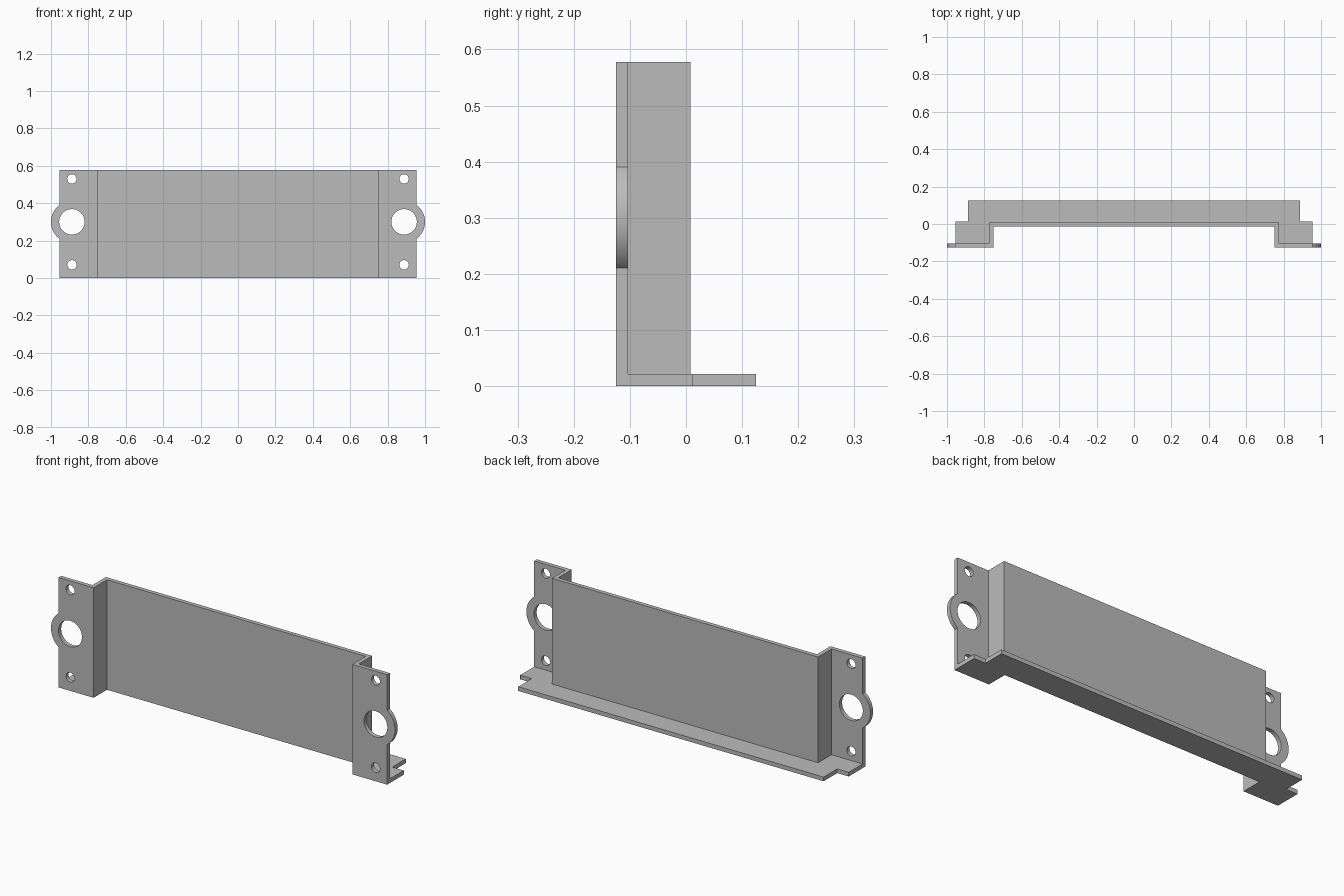
import bpy, bmesh, math
from mathutils import Matrix

if "Cube" in bpy.data.objects:
    bpy.data.objects.remove(bpy.data.objects["Cube"], do_unlink=True)

HEIGHT, SHEET = 0.578, 0.022
FRONT, BACK = -0.125, 0.125        # overall depth
PANEL_BACK = 0.008                 # rear of the recessed panel
SIDE, RECESS = 0.955, 0.752        # half widths of bracket and recess
HOLE_X, HOLE_Z = 0.888, 0.3005     # ear centre
PLATE_STEP = 0.0125                # where the base plate narrows

grey = bpy.data.materials.new("plain grey")
grey.use_nodes = True
colour = (0.5, 0.5, 0.5, 1)
grey.diffuse_color = colour
grey.node_tree.nodes["Principled BSDF"].inputs["Base Color"].default_value = colour


def add_object(name, bm):
    bmesh.ops.recalc_face_normals(bm, faces=bm.faces)
    mesh = bpy.data.meshes.new(name)
    bm.to_mesh(mesh)
    bm.free()
    mesh.materials.append(grey)
    ob = bpy.data.objects.new(name, mesh)
    bpy.context.collection.objects.link(ob)
    return ob


def mirrored_prism(name, half, height):
    """Extrude upward an outline given by its right half and mirrored in x."""
    outline = half + [(-x, y) for x, y in reversed(half)]
    bm = bmesh.new()
    face = bm.faces.new([bm.verts.new((x, y, 0)) for x, y in outline])
    top = bmesh.ops.extrude_face_region(bm, geom=[face])["geom"]
    verts = [v for v in top if isinstance(v, bmesh.types.BMVert)]
    bmesh.ops.translate(bm, verts=verts, vec=(0, 0, height))
    return add_object(name, bm)


def flange_cylinders(name, specs, y0, y1, segments):
    """Cylinders along y on both flanges, from (height, radius) pairs."""
    bm = bmesh.new()
    for side in (-1, 1):
        for z, radius in specs:
            place = (Matrix.Translation((side * HOLE_X, (y0 + y1) / 2, z))
                     @ Matrix.Rotation(math.pi / 2, 4, "X"))
            bmesh.ops.create_cone(bm, cap_ends=True, segments=segments,
                                  radius1=radius, radius2=radius,
                                  depth=y1 - y0, matrix=place)
    return add_object(name, bm)


def combine(target, tool, operation):
    tool.hide_render = True
    mod = target.modifiers.new(tool.name, "BOOLEAN")
    mod.operation, mod.solver, mod.object = operation, "EXACT", tool
    bpy.context.view_layer.objects.active = target
    bpy.ops.object.modifier_apply(modifier=mod.name)
    bpy.data.objects.remove(tool, do_unlink=True)


# Folded sheet: two flanges, two returns and the recessed panel
bracket = mirrored_prism("mounting_bracket", [
    (RECESS, PANEL_BACK - SHEET), (RECESS, FRONT), (SIDE, FRONT),
    (SIDE, FRONT + SHEET), (RECESS + SHEET, FRONT + SHEET),
    (RECESS + SHEET, PANEL_BACK)], HEIGHT)

# Base plate with stepped ends
base = mirrored_prism("base_plate", [
    (RECESS, PANEL_BACK - SHEET), (RECESS, FRONT), (SIDE, FRONT),
    (SIDE, PLATE_STEP), (HOLE_X, PLATE_STEP), (HOLE_X, BACK)], SHEET)
combine(bracket, base, "UNION")

# Round ears on the flanges
ears = flange_cylinders("round_ears", [(HOLE_Z, 0.112)], FRONT, FRONT + SHEET, 96)
combine(bracket, ears, "UNION")

# Large centre holes and small screw holes
holes = flange_cylinders("hole_cutters",
                         [(HOLE_Z, 0.068), (0.071, 0.025), (0.53, 0.025)],
                         FRONT - SHEET, FRONT + 2 * SHEET, 64)
combine(bracket, holes, "DIFFERENCE")

# Merge coplanar faces and keep only real edges sharp
bm = bmesh.new()
bm.from_mesh(bracket.data)
bmesh.ops.remove_doubles(bm, verts=bm.verts, dist=0.00001)
bmesh.ops.dissolve_limit(bm, angle_limit=math.radians(0.5),
                         verts=bm.verts, edges=bm.edges)
bm.to_mesh(bracket.data)
bm.free()
bpy.ops.object.select_all(action="DESELECT")
bracket.select_set(True)
bpy.context.view_layer.objects.active = bracket
bpy.ops.object.shade_smooth_by_angle(angle=math.radians(30))
